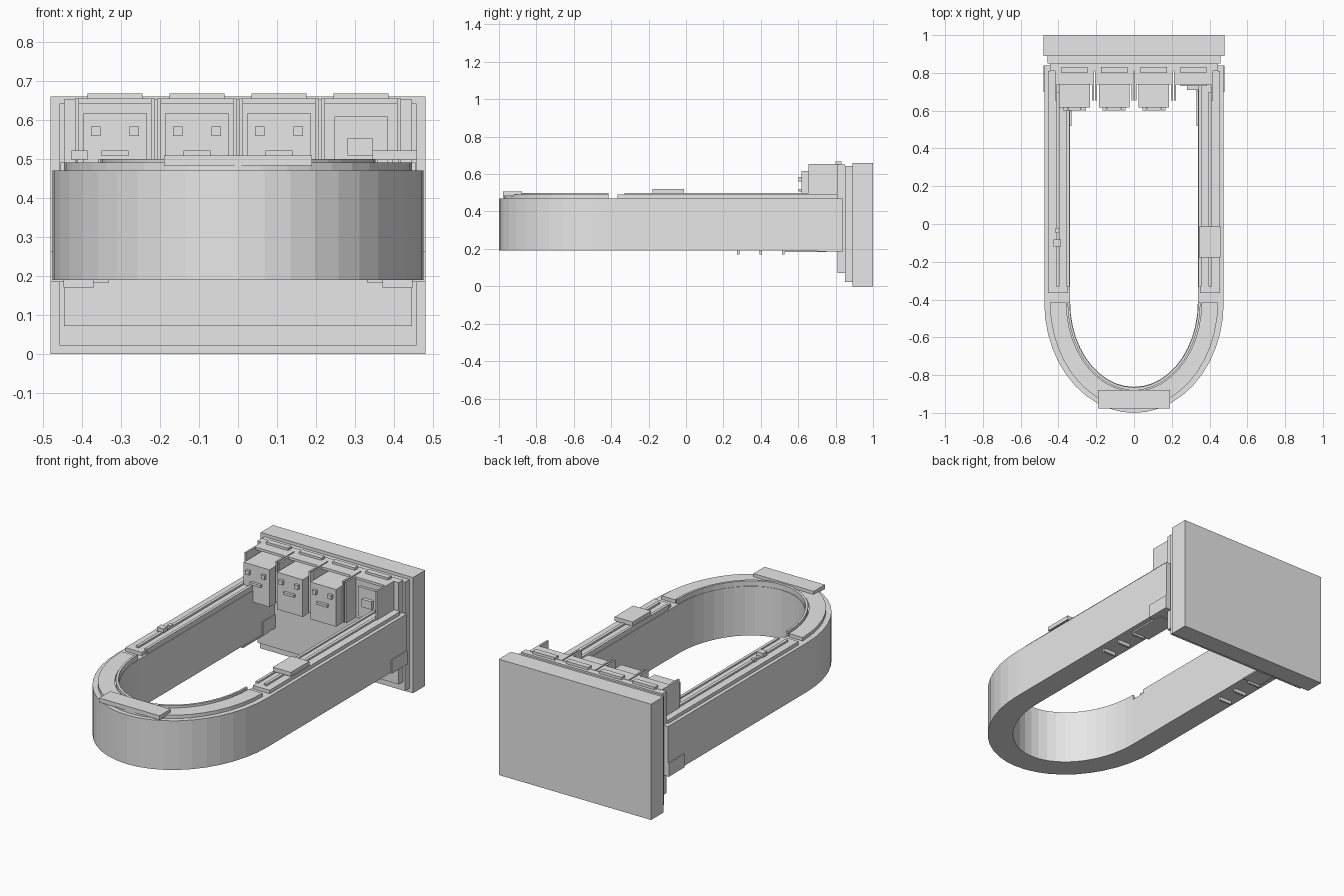
import bpy, bmesh, math

if "Cube" in bpy.data.objects:
    bpy.data.objects.remove(bpy.data.objects["Cube"])

grey = bpy.data.materials.new("plain grey")
grey.diffuse_color = (0.8, 0.8, 0.8, 1)
grey.use_nodes = True
grey.node_tree.nodes["Principled BSDF"].inputs["Base Color"].default_value = grey.diffuse_color
CY = -0.415      # centre of the rounded end
SEG = 22         # facets in the rounded end


def finish(bm, name):
    bmesh.ops.recalc_face_normals(bm, faces=bm.faces)
    me = bpy.data.meshes.new(name)
    bm.to_mesh(me)
    bm.free()
    me.materials.append(grey)
    ob = bpy.data.objects.new(name, me)
    bpy.context.collection.objects.link(ob)
    return ob


def box(name, x0, x1, y0, y1, z0, z1):
    bm = bmesh.new()
    bmesh.ops.create_cube(bm, size=1)
    for v in bm.verts:
        v.co.x = x0 + (v.co.x + 0.5) * (x1 - x0)
        v.co.y = y0 + (v.co.y + 0.5) * (y1 - y0)
        v.co.z = z0 + (v.co.z + 0.5) * (z1 - z0)
    return finish(bm, name)


def pair(name, x0, x1, *rest):
    box(name + "_right", x0, x1, *rest)
    box(name + "_left", -x1, -x0, *rest)


def u_band(name, outer, inner, z0, z1, y_end=None):
    """Half-ellipse band, optionally with straight arms reaching y_end."""
    def path(a, b):
        pts = [(a * math.cos(t), CY - b * math.sin(t))
               for t in (math.pi * i / SEG for i in range(SEG + 1))]
        if y_end is not None:
            pts = [(a, y_end)] + pts + [(-a, y_end)]
        return pts
    bm = bmesh.new()
    rings = []
    for (ox, oy), (ix, iy) in zip(path(*outer), path(*inner)):
        rings.append([bm.verts.new(c) for c in
                      ((ox, oy, z0), (ox, oy, z1), (ix, iy, z1), (ix, iy, z0))])
    for p, q in zip(rings, rings[1:]):
        for k in range(4):
            bm.faces.new((p[k], p[(k + 1) % 4], q[(k + 1) % 4], q[k]))
    bm.faces.new(rings[0])
    bm.faces.new(rings[-1])
    return finish(bm, name)


# Stepped wall plate
box("back_plate", -0.48, 0.48, 0.89, 1.0, 0, 0.66)
box("middle_plate", -0.457, 0.457, 0.85, 0.89, 0.022, 0.642)
box("front_plate", -0.445, 0.445, 0.81, 0.85, 0.072, 0.652)

# U-shaped body
u_band("loop_body", (0.475, 0.585), (0.338, 0.447), 0.19, 0.47, 0.84)

# Raised trim on the rounded end
u_band("curve_trim", (0.445, 0.56), (0.358, 0.47), 0.47, 0.49)
u_band("inner_lip", (0.352, 0.465), (0.34, 0.45), 0.47, 0.5)
box("front_plaque", -0.19, 0.19, -0.978, -0.878, 0.483, 0.508)

# Trim on the straight arms
pair("arm_strip", 0.35, 0.455, -0.365, 0.81, 0.47, 0.49)
pair("arm_rail", 0.395, 0.412, -0.33, 0.7, 0.49, 0.5)
pair("arm_inner_edge", 0.342, 0.358, -0.33, 0.81, 0.47, 0.498)

# Controls on top of the arms
box("right_pad_stem", 0.395, 0.412, -0.13, -0.05, 0.49, 0.505)
box("right_pad", 0.345, 0.458, -0.178, -0.012, 0.497, 0.521)
box("left_switch", -0.427, -0.386, -0.12, -0.083, 0.497, 0.521)
box("left_switch_stem", -0.415, -0.395, -0.047, -0.02, 0.49, 0.508)

# Brackets and ribs near the wall
pair("side_bracket", 0.332, 0.48, 0.70, 0.84, 0.185, 0.262)
pair("under_plate", 0.332, 0.445, 0.52, 0.75, 0.182, 0.19)
for i, y in enumerate((0.28, 0.40, 0.52)):
    pair(f"under_rib_{i}", 0.37, 0.447, y - 0.006, y + 0.006, 0.17, 0.192)

# Four bays on the wall: three faces and one panel
for i in range(4):
    c = -0.315 + 0.21 * i
    box(f"bay_cap_{i}", c - 0.07, c + 0.07, 0.80, 0.832, 0.65, 0.667)
    box(f"bay_lintel_{i}", c - 0.1, c + 0.1, 0.738, 0.815, 0.64, 0.654)
    for s in (-1, 1):
        x = c + s * 0.097
        box(f"bay_fin_{i}_{s}", x - 0.005, x + 0.005, 0.655, 0.815, 0.42, 0.654)
    if i < 3:
        box(f"head_{i}", c - 0.081, c + 0.081, 0.617, 0.815, 0.405, 0.617)
        for s in (-1, 1):
            x = c + s * 0.049
            box(f"eye_{i}_{s}", x - 0.012, x + 0.012, 0.602, 0.62, 0.559, 0.583)
        box(f"mouth_{i}", c - 0.034, c + 0.034, 0.602, 0.62, 0.507, 0.521)
    else:
        box("panel_back", c - 0.092, c + 0.092, 0.745, 0.815, 0.42, 0.64)
        box("panel_screen", c - 0.068, c + 0.068, 0.73, 0.75, 0.44, 0.608)
        box("panel_button", c - 0.034, c + 0.029, 0.71, 0.735, 0.508, 0.553)
